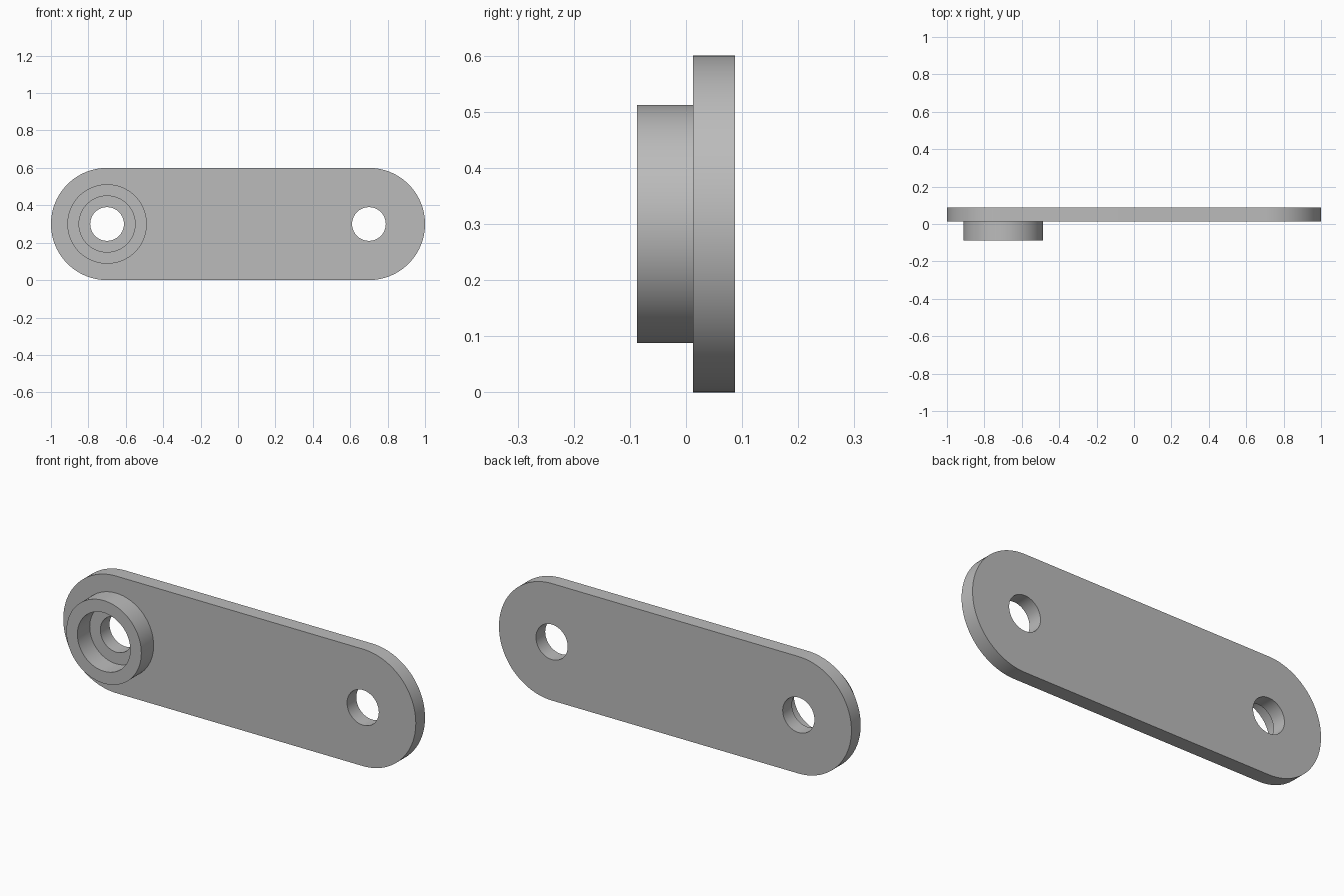
import bpy, bmesh
from math import sin, cos, pi

cube = bpy.data.objects.get("Cube")
if cube:
    bpy.data.objects.remove(cube, do_unlink=True)

# Dimensions
PIVOT_X, MID_Z = 0.7, 0.3
PLATE_R, HOLE_R = 0.3, 0.09
BOSS_R, SEAT_R = 0.2125, 0.15
FRONT_Y, JOINT_Y, BACK_Y = -0.0875, 0.0125, 0.0875
SEGMENTS = 96

grey = bpy.data.materials.new("plain grey")
grey.use_nodes = True
colour = (0.5, 0.5, 0.5, 1)
grey.diffuse_color = colour
grey.node_tree.nodes["Principled BSDF"].inputs["Base Color"].default_value = colour


def arc(x, radius, start=0.0, sweep=2 * pi, closed=True):
    """Points of an arc in the upright plane; a full circle by default."""
    n = round(SEGMENTS * sweep / (2 * pi))
    count = n if closed else n + 1
    angles = [start + sweep * i / n for i in range(count)]
    return [(x + radius * cos(a), MID_Z + radius * sin(a)) for a in angles]


def extruded_part(name, loops, y_front, y_back):
    """Fill an outline with holes and give it thickness along y."""
    bm = bmesh.new()
    edges = []
    for loop in loops:
        verts = [bm.verts.new((x, y_front, z)) for x, z in loop]
        edges += [bm.edges.new((v, verts[i - 1])) for i, v in enumerate(verts)]
    bmesh.ops.triangle_fill(bm, edges=edges, use_beauty=True, normal=(0, -1, 0))
    extruded = bmesh.ops.extrude_face_region(bm, geom=bm.faces[:], use_keep_orig=True)
    top = [g for g in extruded["geom"] if isinstance(g, bmesh.types.BMVert)]
    bmesh.ops.translate(bm, verts=top, vec=(0, y_back - y_front, 0))
    bmesh.ops.recalc_face_normals(bm, faces=bm.faces[:])
    mesh = bpy.data.meshes.new(name)
    bm.to_mesh(mesh)
    bm.free()
    mesh.materials.append(grey)
    obj = bpy.data.objects.new(name, mesh)
    bpy.context.collection.objects.link(obj)
    bpy.ops.object.select_all(action="DESELECT")
    obj.select_set(True)
    bpy.context.view_layer.objects.active = obj
    bpy.ops.object.shade_smooth_by_angle(angle=pi / 6)
    return obj


# Round-ended link plate with a hole at each end
outline = (arc(PIVOT_X, PLATE_R, -pi / 2, pi, closed=False)
           + arc(-PIVOT_X, PLATE_R, pi / 2, pi, closed=False))
holes = [arc(side * PIVOT_X, HOLE_R) for side in (-1, 1)]
extruded_part("link_plate", [outline] + holes, JOINT_Y, BACK_Y)

# Raised collar around the right-hand hole
extruded_part("bearing_collar", [arc(-PIVOT_X, BOSS_R), arc(-PIVOT_X, SEAT_R)],
              FRONT_Y, JOINT_Y)
